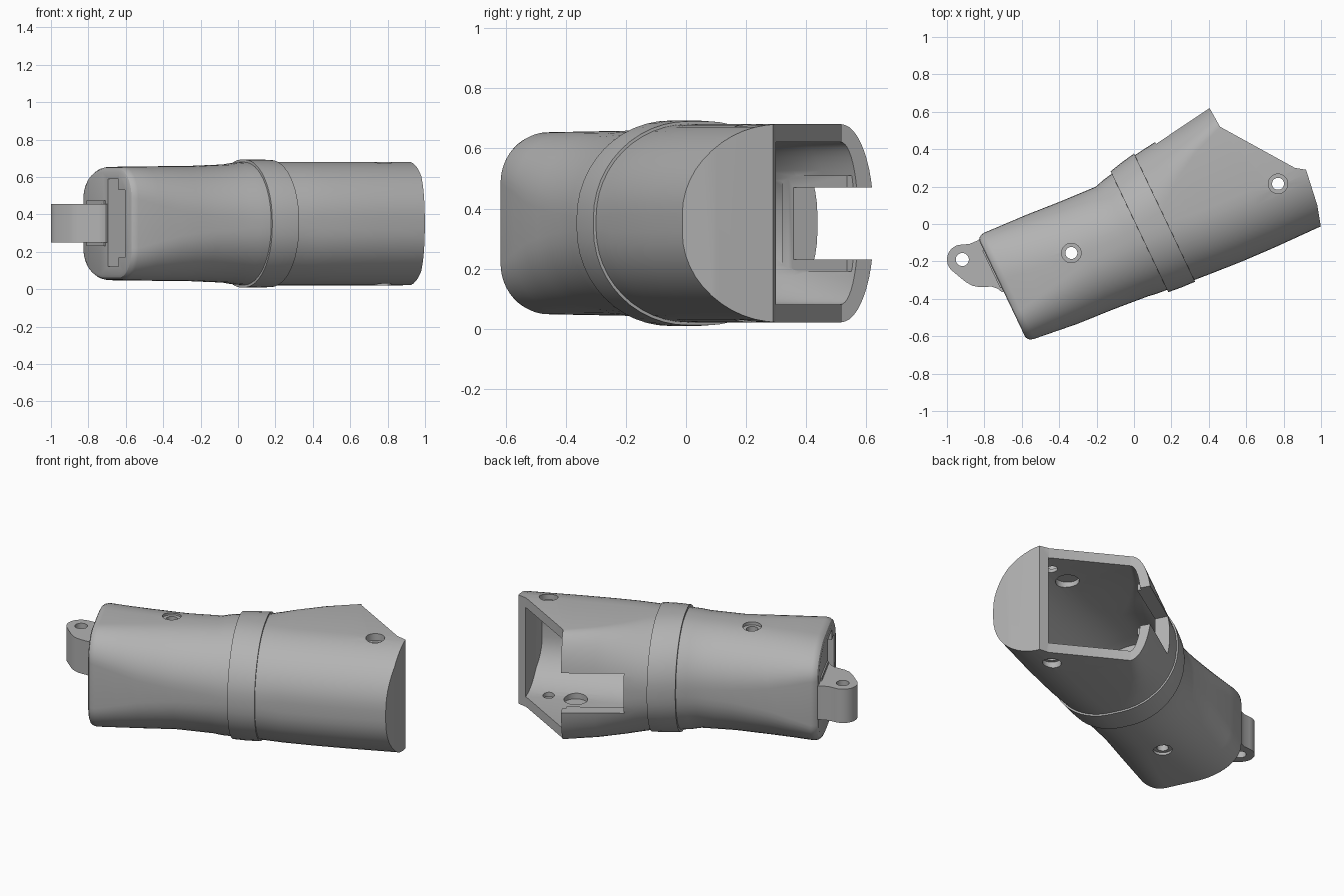
import bpy, bmesh, math
from mathutils import Matrix

if "Cube" in bpy.data.objects:
    bpy.data.objects.remove(bpy.data.objects["Cube"], do_unlink=True)

grey = bpy.data.materials.new("plain grey")
grey.use_nodes = True
colour = (0.45, 0.45, 0.45, 1)
grey.diffuse_color = colour
grey.node_tree.nodes["Principled BSDF"].inputs["Base Color"].default_value = colour

TURN = Matrix.Rotation(math.radians(25.5), 4, 'Z')   # sleeve axis in the ground plane


def finish(bm, name, local=True):
    if local:
        bm.transform(TURN)
    bmesh.ops.recalc_face_normals(bm, faces=bm.faces)
    mesh = bpy.data.meshes.new(name)
    bm.to_mesh(mesh)
    bm.free()
    mesh.materials.append(grey)
    obj = bpy.data.objects.new(name, mesh)
    bpy.context.collection.objects.link(obj)
    return obj


def prism(name, points, z0, z1, local=False):
    bm = bmesh.new()
    face = bm.faces.new([bm.verts.new((x, y, z0)) for x, y in points])
    top = bmesh.ops.extrude_face_region(bm, geom=[face])["geom"]
    bmesh.ops.translate(bm, vec=(0, 0, z1 - z0),
                        verts=[g for g in top if isinstance(g, bmesh.types.BMVert)])
    return finish(bm, name, local)


def box(name, u0, u1, v0, v1, z0, z1):
    return prism(name, [(u0, v0), (u1, v0), (u1, v1), (u0, v1)], z0, z1, True)


def cylinder(name, x, y, r, z0, z1):
    pts = [(x + r * math.cos(i * math.tau / 32), y + r * math.sin(i * math.tau / 32))
           for i in range(32)]
    return prism(name, pts, z0, z1)


# stations: along, front side, back side, half height, front round, back round, height round
STATIONS = [
    (-0.75, -0.324, 0.303, 0.303, 0.17, 0.27, 0.17),
    (-0.50, -0.352, 0.292, 0.306, 0.24, 0.29, 0.24),
    (-0.30, -0.364, 0.278, 0.308, 0.29, 0.30, 0.27),
    (-0.10, -0.381, 0.268, 0.316, 0.31, 0.30, 0.29),
    (0.00, -0.393, 0.292, 0.328, 0.33, 0.31, 0.31),
    (0.17, -0.410, 0.332, 0.330, 0.34, 0.33, 0.31),
    (0.30, -0.420, 0.348, 0.330, 0.33, 0.24, 0.30),
    (0.45, -0.430, 0.367, 0.330, 0.33, 0.17, 0.30),
    (0.63, -0.437, 0.391, 0.330, 0.33, 0.125, 0.30),
    (1.20, -0.446, 0.435, 0.330, 0.33, 0.125, 0.30),
]


def station(u):
    for a, b in zip(STATIONS, STATIONS[1:]):
        if u <= b[0]:
            t = (u - a[0]) / (b[0] - a[0])
            return [p + (q - p) * t for p, q in zip(a, b)]


def section(u, grow):
    _, front, back, h, rf, rb, rz = station(max(u, -0.75))
    front, back, h = front - grow, back + grow, h + grow
    rf, rb, rz = rf + grow, rb + grow, rz + grow
    ring = []
    for sv, sz, start in ((1, 1, 0), (-1, 1, 1), (-1, -1, 2), (1, -1, 3)):
        r = rb if sv > 0 else rf
        cv = back - r if sv > 0 else front + r
        for i in range(13):
            a = (start + i / 12) * math.pi / 2
            ring.append((u, cv + r * math.cos(a), 0.351 + sz * (h - rz) + rz * math.sin(a)))
    return ring


def loft(name, sections):
    bm = bmesh.new()
    rings = [[bm.verts.new(p) for p in section(u, g)] for u, g in sections]
    for a, b in zip(rings, rings[1:]):
        for i in range(len(a)):
            j = (i + 1) % len(a)
            bm.faces.new((a[i], a[j], b[j], b[i]))
    bm.faces.new(rings[0])
    bm.faces.new(rings[-1])
    return finish(bm, name)


def cut(obj, cutter):
    cutter.hide_render = True
    mod = obj.modifiers.new("cut", 'BOOLEAN')
    mod.operation = 'DIFFERENCE'
    mod.solver = 'EXACT'
    mod.object = cutter
    bpy.context.view_layer.objects.active = obj
    bpy.ops.object.modifier_apply(modifier=mod.name)
    bpy.data.objects.remove(cutter, do_unlink=True)


# sleeve body with rounded closed end and raised band
band = 0.014
sleeve = loft("sleeve", [(-0.785, -0.03), (-0.778, -0.014), (-0.764, -0.004), (-0.745, 0),
                         (-0.62, 0), (-0.5, 0), (-0.4, 0), (-0.3, 0), (-0.2, 0), (-0.1, 0),
                         (-0.05, 0.002), (0.008, 0), (0.0085, band), (0.085, band),
                         (0.162, band * 0.7), (0.1625, 0), (0.23, 0), (0.3, 0),
                         (0.37, 0), (0.45, 0), (0.63, 0), (1.15, 0)])

# hollow wide half, stopped short of the end wall
cavity = loft("cavity", [(-0.12, -0.07), (0.0, -0.06), (0.17, -0.06), (0.3, -0.06),
                         (0.45, -0.06), (0.63, -0.06), (1.15, -0.06)])
cut(cavity, prism("cavity_stop", [(0.6, 1.05), (0.865, 0.3), (0.935, 0.1), (0.95, -0.02),
                                  (0.96, -0.3), (1.6, -0.3), (1.6, 1.05)], -0.3, 1))
# thicker pad left standing around the notch
cut(cavity, prism("notch_pad", [(0.22, 0.25), (0.615, 0.3), (0.615, 0.6), (0.22, 0.6)],
                  0.19, 0.51, True))
cut(sleeve, cavity)

# sloping mouth and end face
cut(sleeve, prism("mouth_trim", [(0.37, 0.68), (0.46, 0.52), (0.86, 0.3), (0.92, 0.29),
                                 (0.98, 0.1), (1.0, -0.02), (1.02, -0.3), (1.6, -0.3),
                                 (1.6, 1.2), (0.37, 1.2)], -0.4, 1.1))

# notch in the back wall, and slot in the closed end
cut(sleeve, box("notch", 0.29, 0.85, 0.15, 0.6, 0.23, 0.47))
cut(sleeve, box("end_slot", -0.9, -0.62, -0.16, -0.03, 0.12, 0.59))
cut(sleeve, box("end_slot_side", -0.9, -0.62, -0.24, -0.1, 0.17, 0.53))

# screw holes with counterbores, top and bottom
for x, y in ((-0.335, -0.155), (0.77, 0.215)):
    cut(sleeve, cylinder("screw_hole", x, y, 0.032, -0.2, 0.9))
    for z0, z1 in ((-0.2, 0.06), (0.64, 0.9)):
        cut(sleeve, cylinder("counterbore", x, y, 0.052, z0, z1))

# round recess in the inner floor and ceiling
cut(sleeve, cylinder("recess", 0.62, 0.17, 0.065, 0.055, 0.65))

# hinge lug on the closed end
arc = [(-0.92 + 0.08 * math.cos(math.radians(a)), -0.19 + 0.08 * math.sin(math.radians(a)))
       for a in range(90, 236, 12)]
lug = prism("hinge_lug", [(-0.76, -0.1), (-0.81, -0.07), (-0.84, -0.09), (-0.88, -0.107)] + arc +
            [(-0.9, -0.31), (-0.865, -0.33), (-0.83, -0.337), (-0.76, -0.335),
             (-0.73, -0.345), (-0.705, -0.365), (-0.68, -0.35)], 0.25, 0.455)
cut(lug, cylinder("pin_hole", -0.918, -0.19, 0.035, 0, 1))

# flared foot of the lug
foot = box("lug_foot", -0.793, -0.75, 0.0, 0.22, 0.23, 0.475)

for obj in (sleeve, lug, foot):
    bpy.ops.object.select_all(action='DESELECT')
    obj.select_set(True)
    bpy.context.view_layer.objects.active = obj
    bpy.ops.object.shade_smooth_by_angle(angle=math.radians(30))
